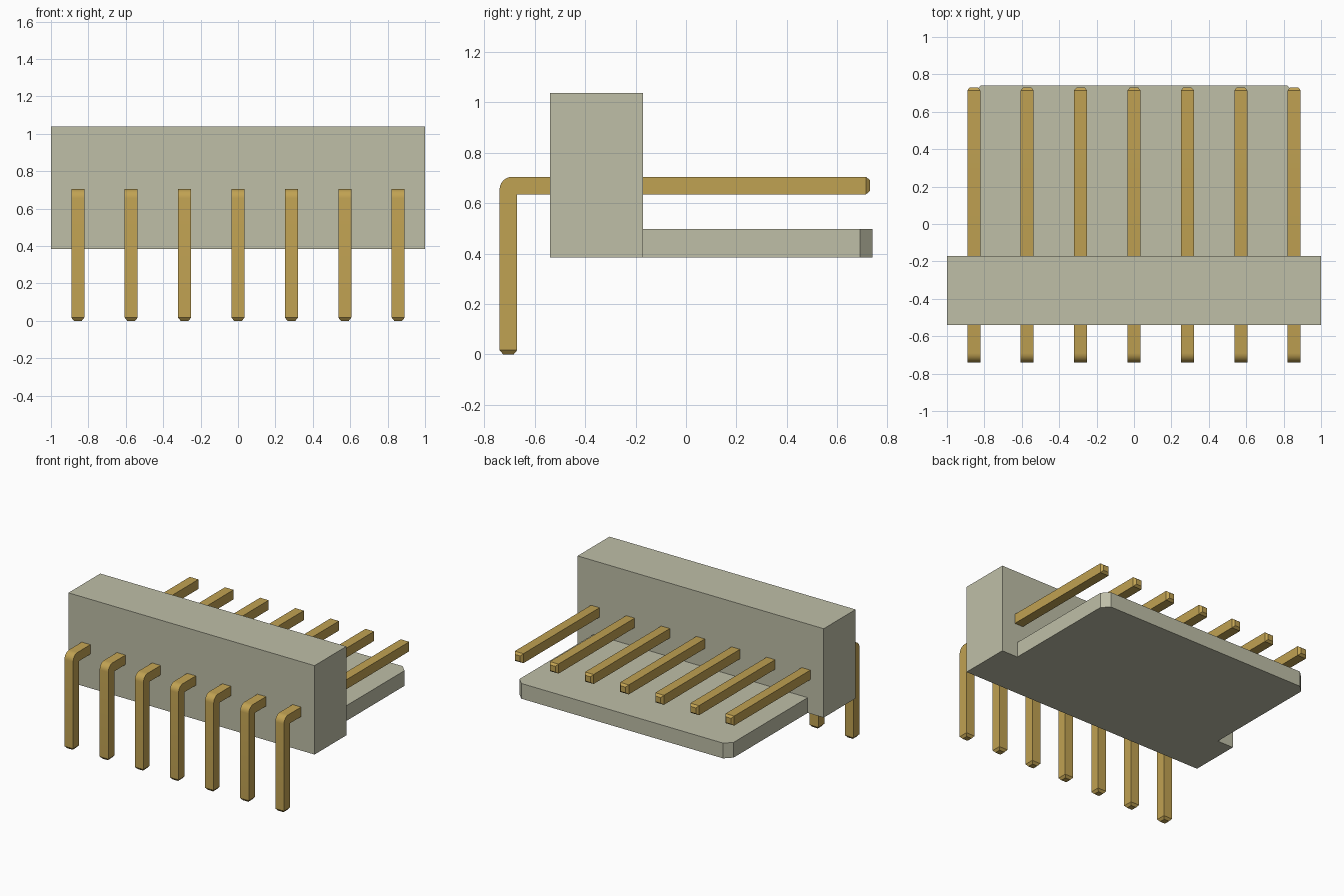
import bpy, bmesh, math
from mathutils import Vector

cube = bpy.data.objects.get("Cube")
if cube:
    bpy.data.objects.remove(cube, do_unlink=True)


def material(name, rgb):
    m = bpy.data.materials.new(name)
    m.use_nodes = True
    m.diffuse_color = (*rgb, 1)
    m.node_tree.nodes["Principled BSDF"].inputs["Base Color"].default_value = (*rgb, 1)
    return m


def to_mesh(bm, name, mat):
    bmesh.ops.recalc_face_normals(bm, faces=bm.faces[:])
    mesh = bpy.data.meshes.new(name)
    bm.to_mesh(mesh)
    bm.free()
    mesh.materials.append(mat)
    return mesh


def add_object(name, mesh, x=0):
    ob = bpy.data.objects.new(name, mesh)
    ob.location.x = x
    bpy.context.collection.objects.link(ob)
    return ob


def extrude(bm, faces, offset):
    geom = bmesh.ops.extrude_face_region(bm, geom=faces)["geom"]
    bmesh.ops.translate(bm, vec=offset, verts=[g for g in geom if isinstance(g, bmesh.types.BMVert)])
    return [g for g in geom if isinstance(g, bmesh.types.BMFace)]


plastic = material("beige plastic", (0.52, 0.52, 0.39))
brass = material("brass", (0.53, 0.36, 0.085))

# Housing: upright bar and chamfered tongue in one solid
BASE, SHELF, TOP = 0.385, 0.497, 1.038
FRONT, STEP, BACK = -0.54, -0.17, 0.74
W, C = 0.87, 0.05
bm = bmesh.new()
left, right = [bm.verts.new((x, STEP, BASE)) for x in (-W, W)]
bar = [bm.verts.new(p + (BASE,)) for p in ((1, STEP), (1, FRONT), (-1, FRONT), (-1, STEP))]
tip = [bm.verts.new(p + (BASE,)) for p in ((-W, BACK - C), (C - W, BACK), (W - C, BACK), (W, BACK - C))]
bm.faces.new([left, right] + bar)
bm.faces.new([right, left] + tip)
tops = extrude(bm, bm.faces[:], Vector((0, 0, SHELF - BASE)))
bar_top = min(tops, key=lambda f: f.calc_center_median().y)
extrude(bm, [bar_top], Vector((0, 0, TOP - SHELF)))
bmesh.ops.recalc_face_normals(bm, faces=bm.faces[:])
bmesh.ops.dissolve_limit(bm, angle_limit=0.01, verts=bm.verts[:], edges=bm.edges[:])
add_object("housing", to_mesh(bm, "housing", plastic))

# Pin: bent square wire with rounded outer corner and tapered ends
T, R, TAPER = 0.07, 0.05, 0.017
Y0, Z1, Y1 = -0.74, 0.705, 0.731
bm = bmesh.new()
outline = [(Y0 + T, TAPER), (Y0, TAPER)]
for i in range(7):
    a = math.radians(180 - 15 * i)
    outline.append((Y0 + R + R * math.cos(a), Z1 - R + R * math.sin(a)))
outline += [(Y1 - TAPER, Z1), (Y1 - TAPER, Z1 - T), (Y0 + T, Z1 - T)]
side = bm.faces.new([bm.verts.new((-T / 2, y, z)) for y, z in outline])
extrude(bm, [side], Vector((T, 0, 0)))
bmesh.ops.recalc_face_normals(bm, faces=bm.faces[:])
for direction in (Vector((0, 1, 0)), Vector((0, 0, -1))):
    end = max(bm.faces, key=lambda f: f.calc_center_median().dot(direction))
    new_end = extrude(bm, [end], direction * TAPER)[0]
    centre = new_end.calc_center_median()
    for v in new_end.verts:
        v.co = centre + (v.co - centre) * 0.6
pin_mesh = to_mesh(bm, "pin", brass)

pins = [add_object(f"pin_{i + 1}", pin_mesh, (i - 3) * 0.2855) for i in range(7)]
bpy.ops.object.select_all(action="DESELECT")
pins[0].select_set(True)
bpy.context.view_layer.objects.active = pins[0]
bpy.ops.object.shade_smooth_by_angle(angle=math.radians(30))
